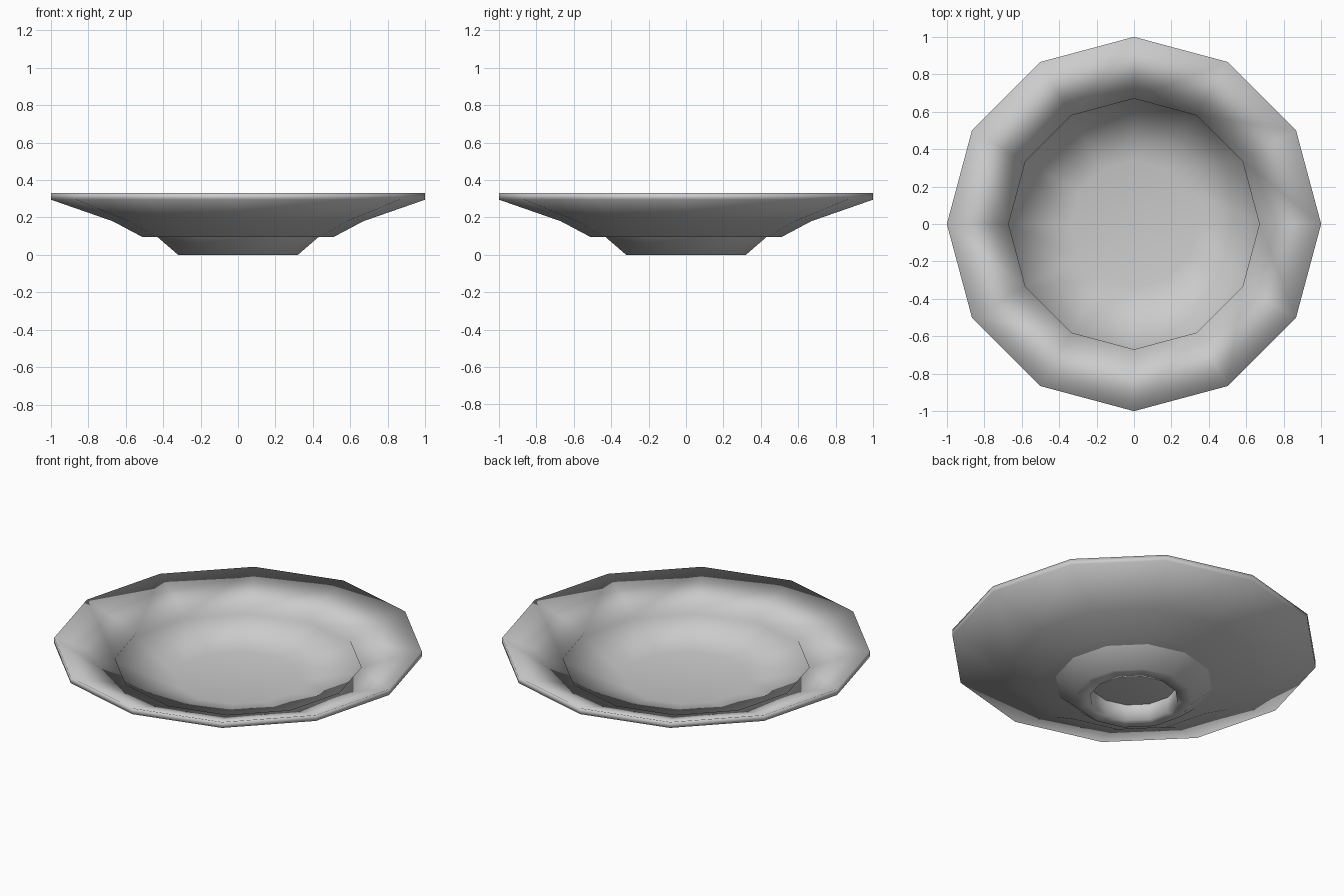
import bpy
import bmesh
from math import cos, sin, tau

cube = bpy.data.objects.get("Cube")
if cube:
    bpy.data.objects.remove(cube, do_unlink=True)

SIDES = 12


def make_material(name, color):
    mat = bpy.data.materials.new(name)
    mat.use_nodes = True
    mat.diffuse_color = color
    mat.node_tree.nodes["Principled BSDF"].inputs["Base Color"].default_value = color
    return mat


def lathe(name, profile, mat):
    """Spin a (radius, height) profile around z; radius 0 becomes a pole."""
    bm = bmesh.new()
    rings = []
    for r, z in profile:
        count = SIDES if r > 0 else 1
        rings.append([bm.verts.new((r * cos(tau * i / SIDES), r * sin(tau * i / SIDES), z))
                      for i in range(count)])
    for a, b in zip(rings, rings[1:]):
        for i in range(SIDES):
            j = (i + 1) % SIDES
            corners = [a[i % len(a)], a[j % len(a)], b[j % len(b)], b[i % len(b)]]
            bm.faces.new(list(dict.fromkeys(corners)))
    bmesh.ops.recalc_face_normals(bm, faces=bm.faces)
    for face in bm.faces:
        face.smooth = True
    mesh = bpy.data.meshes.new(name)
    bm.to_mesh(mesh)
    bm.free()
    mesh.materials.append(mat)
    obj = bpy.data.objects.new(name, mesh)
    bpy.context.collection.objects.link(obj)
    return obj


ceramic = make_material("light_grey_ceramic", (0.6, 0.6, 0.6, 1.0))

# Dish: flat underside, flared rim, undercut lip and shallow well
lathe("dish", [
    (0, 0.095), (0.51, 0.095), (0.67, 0.18), (1, 0.295), (1, 0.33),
    (0.67, 0.22), (0.68, 0.195), (0.34, 0.13), (0, 0.13),
], ceramic)

# Foot ring: straight bore inside, flared outside, open where it meets the dish
foot = lathe("foot_ring", [(0.24, 0.095), (0.24, 0), (0.32, 0), (0.43, 0.095)], ceramic)
